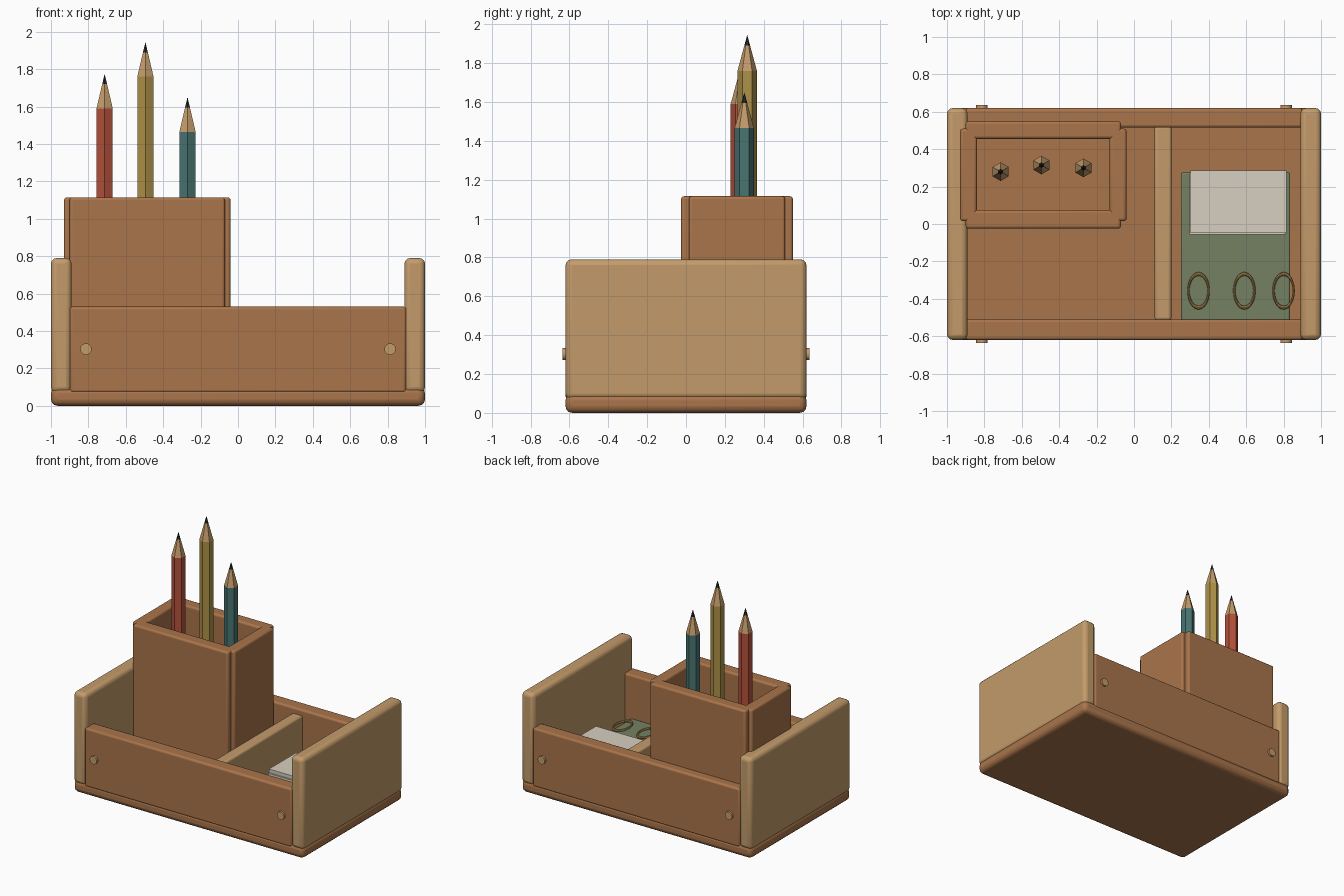
import bpy, math

if "Cube" in bpy.data.objects:
    bpy.data.objects.remove(bpy.data.objects["Cube"])


def mat(name, r, g, b):
    m = bpy.data.materials.new(name)
    m.diffuse_color = (*[(c / 255) ** 2.2 for c in (r, g, b)], 1)
    m.use_nodes = True
    m.node_tree.nodes["Principled BSDF"].inputs["Base Color"].default_value = m.diffuse_color
    return m


BROWN = mat("brown_wood", 168, 116, 76)
LIGHT = mat("light_wood", 194, 154, 106)
GREEN = mat("green_pad", 116, 128, 98)
PAPER = mat("paper", 214, 206, 190)
BRASS = mat("brass", 176, 140, 84)
LEAD = mat("lead", 45, 45, 48)
RED = mat("red_paint", 178, 82, 62)
YELLOW = mat("yellow_paint", 172, 144, 74)
TEAL = mat("teal_paint", 74, 116, 114)


def finish(o, name, m, smooth=True):
    o.name = name
    o.data.materials.append(m)
    if smooth:
        bpy.ops.object.shade_smooth_by_angle(angle=math.radians(35))
    return o


def box(name, x, y, z, m, bevel=0.0, segs=3):
    bpy.ops.mesh.primitive_cube_add(size=1, location=[sum(r) / 2 for r in (x, y, z)])
    o = bpy.context.object
    o.scale = [r[1] - r[0] for r in (x, y, z)]
    bpy.ops.object.transform_apply(location=False, rotation=False, scale=True)
    if bevel:
        b = o.modifiers.new("bevel", "BEVEL")
        b.width, b.segments = bevel, segs
    return finish(o, name, m, bool(bevel))


def cone(name, x, y, z0, z1, r0, r1, m):
    bpy.ops.mesh.primitive_cone_add(vertices=6, radius1=r0, radius2=r1, depth=z1 - z0,
                                    location=(x, y, (z0 + z1) / 2))
    return finish(bpy.context.object, name, m, False)


# tray: base, end panels, front and back rails, divider
box("base", (-1, 1), (-.62, .62), (0, .1), BROWN, .035)
for side, x in (("left", (-1, -.89)), ("right", (.89, 1))):
    box(side + "_panel", x, (-.62, .62), (.07, .79), LIGHT, .03)
box("front_rail", (-.9, .9), (-.62, -.51), (.07, .53), BROWN, .015)
box("back_rail", (-.9, .9), (.515, .62), (.07, .53), BROWN, .015)
box("divider", (.11, .2), (-.515, .525), (.09, .485), LIGHT, .015)

# dowel pegs on front and back
for sx in (-1, 1):
    for sy in (-1, 1):
        bpy.ops.mesh.primitive_cylinder_add(vertices=20, radius=.031, depth=.05,
                                            location=(.813 * sx, .61 * sy, .303),
                                            rotation=(math.pi / 2, 0, 0))
        finish(bpy.context.object, "peg", LIGHT)

# pencil cup made of four boards
box("cup_front", (-.9, -.07), (-.025, .075), (.09, 1.115), BROWN, .015)
box("cup_back", (-.9, -.07), (.455, .55), (.09, 1.115), BROWN, .015)
box("cup_left", (-.93, -.84), (.015, .51), (.09, 1.115), BROWN, .015)
box("cup_right", (-.13, -.04), (.015, .51), (.09, 1.115), BROWN, .015)

# hexagonal pencils: body, sharpened wood, lead
for n, x, y, top, m in (("red", -.713, .28, 1.59, RED),
                        ("yellow", -.495, .315, 1.76, YELLOW),
                        ("teal", -.27, .3, 1.465, TEAL)):
    cone(n + "_pencil", x, y, .1, top, .05, .05, m)
    cone(n + "_pencil_wood", x, y, top, top + .13, .05, .015, LIGHT)
    cone(n + "_pencil_lead", x, y, top + .13, top + .185, .015, 0, LEAD)

# green pad with a stack of paper slips
box("pad", (.25, .835), (-.515, .275), (.09, .19), GREEN, .008, 2)
for i in range(4):
    d = .006 * (i % 2)
    z = .19 + .031 * i
    box("paper_slip", (.297 + d, .81 + d), (-.055 + d, .279 + d), (z, z + .027), PAPER)

# oval clips
for x in (.345, .59, .8):
    bpy.ops.mesh.primitive_torus_add(major_radius=.09, minor_radius=.01, major_segments=32,
                                     minor_segments=8, location=(x, -.357, .2))
    bpy.context.object.scale = (.6, 1, 1)
    finish(bpy.context.object, "clip", BRASS)
